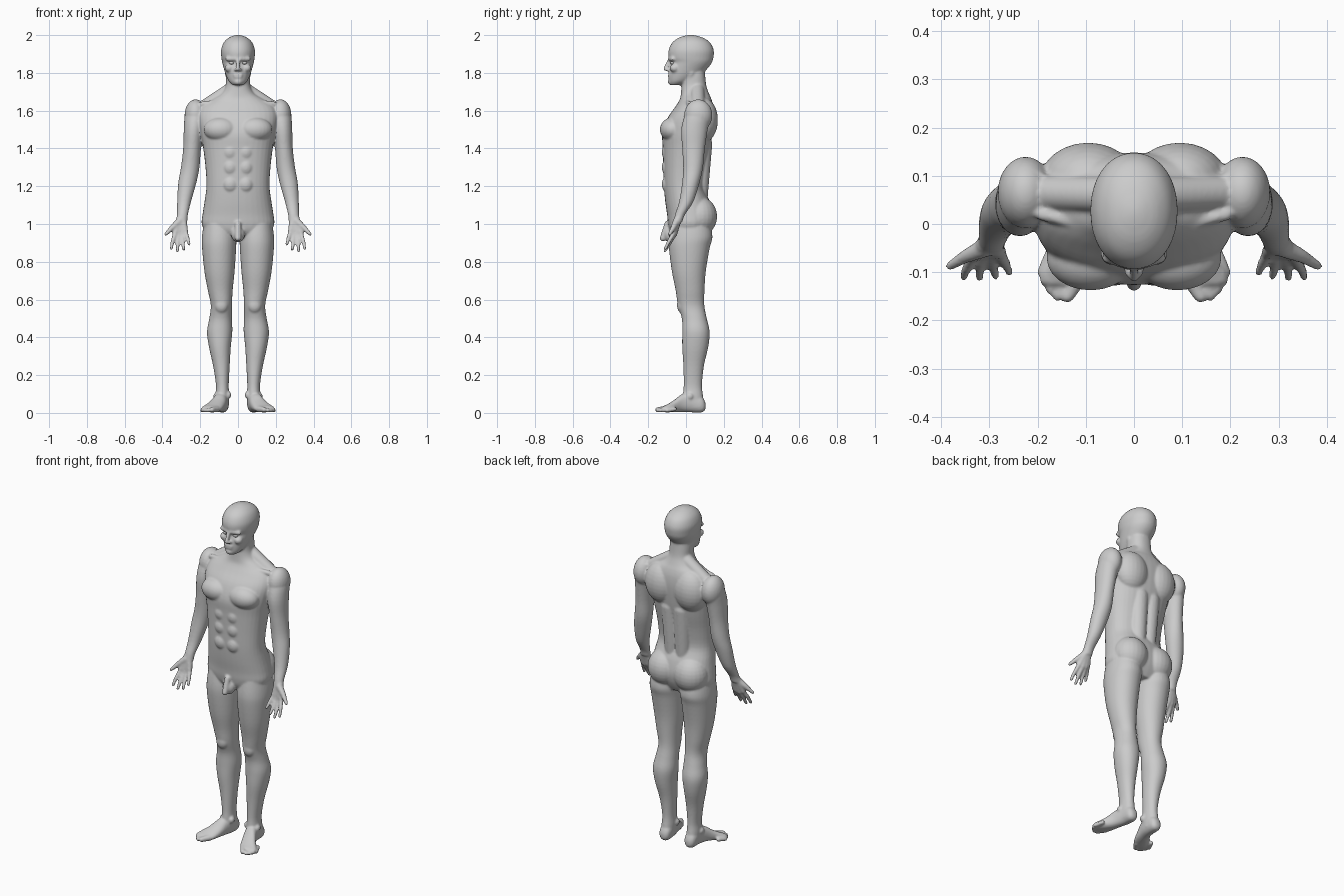
import bpy, bmesh, math
from mathutils import Vector, Matrix

bm = bmesh.new()


def spline(p0, p1, p2, p3, t):
    return [0.5 * (2 * b + (c - a) * t + (2 * a - 5 * b + 4 * c - d) * t * t
                   + (3 * b - a - 3 * c + d) * t ** 3)
            for a, b, c, d in zip(p0, p1, p2, p3)]


def loft(sections, place=lambda x, y, t: (x, y, t), n=2.3, seg=36, sub=4):
    """Smooth skin through sections (t, centre, half width, front, back)."""
    s, rows = sections, []
    for i in range(len(s) - 1):
        for k in range(sub):
            rows.append(spline(s[max(i - 1, 0)], s[i], s[i + 1],
                               s[min(i + 2, len(s) - 1)], k / sub))
    rows.append(s[-1])
    rings = []
    for t, c, r, f, b in rows:
        ring = []
        for k in range(seg):
            a = 2 * math.pi * k / seg
            ca, sa = math.cos(a), math.sin(a)
            x = c + r * math.copysign(abs(ca) ** (2 / n), ca)
            y = (f + b) / 2 + (b - f) / 2 * math.copysign(abs(sa) ** (2 / n), sa)
            ring.append(bm.verts.new(place(x, y, t)))
        rings.append(ring)
    for p, q in zip(rings, rings[1:]):
        for k in range(seg):
            j = (k + 1) % seg
            bm.faces.new((p[k], p[j], q[j], q[k]))
    bm.faces.new(rings[0][::-1])
    bm.faces.new(rings[-1])


def blob(pos, size):
    m = Matrix.Translation(pos) @ Matrix.Diagonal((*size, 1))
    bmesh.ops.create_uvsphere(bm, u_segments=24, v_segments=15, radius=1, matrix=m)


def capsule(a, b, ra, rb):
    a, b = Vector(a), Vector(b)
    rot = (b - a).to_track_quat('Z', 'Y')
    for v in bmesh.ops.create_uvsphere(bm, u_segments=18, v_segments=11, radius=1)['verts']:
        v.co = b + rot @ v.co * rb if v.co.z > 0 else a + rot @ v.co * ra


def chain(pts, ra, rb):
    n = len(pts) - 1
    for i in range(n):
        capsule(pts[i], pts[i + 1], ra + (rb - ra) * i / n, ra + (rb - ra) * (i + 1) / n)


# Leg
loft([(1.0, .1, .082, -.08, .13), (.93, .1, .091, -.09, .14), (.87, .1, .09, -.09, .125),
      (.75, .098, .08, -.075, .105), (.65, .094, .066, -.055, .098),
      (.57, .088, .056, -.043, .097), (.5, .092, .06, -.022, .11),
      (.43, .097, .067, -.02, .125), (.35, .096, .058, -.02, .118),
      (.25, .088, .044, -.014, .095), (.15, .083, .034, -.012, .085),
      (.09, .083, .036, -.015, .09), (.03, .083, .034, 0, .098)], n=2.1)
blob((.088, -.022, .57), (.036, .026, .042))
blob((.115, .02, .088), (.016, .02, .02))
blob((.05, .015, .095), (.014, .02, .02))

# Foot, lofted from heel to toes
loft([(-.104, .083, .014, .02, .05), (-.085, .083, .032, .003, .085),
      (-.03, .085, .036, .003, .11), (.02, .097, .038, .005, .1),
      (.06, .115, .045, .004, .07), (.1, .138, .053, .003, .045),
      (.125, .148, .046, .004, .034)], place=lambda x, h, t: (x, -t, h))
capsule((.113, -.11, .02), (.138, -.15, .017), .018, .014)
for x, y in ((.159, -.15), (.173, -.137), (.184, -.12), (.191, -.1)):
    capsule((x - .018, y + .04, .02), (x, y, .013), .012, .0105)

# Arm
loft([(1.635, .21, .04, .03, .11), (1.58, .225, .055, -.005, .13),
      (1.5, .235, .052, -.025, .115), (1.4, .243, .047, -.02, .1),
      (1.3, .253, .049, -.015, .09), (1.22, .268, .048, -.02, .072),
      (1.12, .285, .037, -.036, .04), (1.05, .294, .029, -.058, -.005),
      (1.01, .298, .03, -.066, -.02)], n=2)
blob((.225, .065, 1.575), (.058, .075, .085))

# Hand: palm rays, fingers and thumb
fingers = [[(.333, -.066, .95), (.347, -.092, .905), (.353, -.11, .87)],
           [(.314, -.062, .943), (.32, -.09, .893), (.321, -.112, .857)],
           [(.295, -.06, .947), (.291, -.086, .902), (.288, -.108, .866)],
           [(.278, -.06, .958), (.266, -.082, .922), (.259, -.1, .893)]]
for f in fingers:
    capsule((.7 * .298 + .3 * f[0][0], -.043, 1.025), f[0], .02, .0145)
    chain(f, .0125, .0085)
chain([(.31, -.05, 1.015), (.347, -.066, .982), (.382, -.087, .946)], .02, .0095)

# Chest, back, waist and seat muscles
blob((.09, -.07, 1.5), (.092, .068, .065))
blob((.095, .09, 1.55), (.1, .079, .12))
blob((.085, .07, 1.04), (.1, .095, .105))
for z in (1.38, 1.3, 1.21):
    blob((.04, -.098, z), (.04, .03, .045))
capsule((.04, .06, 1.71), (.2, .065, 1.607), .038, .036)
capsule((.035, .07, 1.14), (.04, .085, 1.42), .045, .055)
capsule((.012, -.015, 1.66), (.055, .03, 1.8), .014, .016)
capsule((.02, -.02, 1.655), (.19, .02, 1.635), .013, .014)

# Face: brow, cheek, nostril
capsule((.012, -.085, 1.874), (.055, -.07, 1.874), .011, .012)
blob((.046, -.06, 1.825), (.024, .026, .022))
blob((.012, -.098, 1.816), (.01, .012, .008))

# Mirror everything so far to the other side
g = bmesh.ops.duplicate(bm, geom=bm.verts[:] + bm.edges[:] + bm.faces[:])['geom']
for e in g:
    if isinstance(e, bmesh.types.BMVert):
        e.co.x *= -1

# Trunk and neck
loft([(.925, 0, .12, -.06, .1), (.96, 0, .17, -.085, .12), (1.0, 0, .192, -.095, .135),
      (1.05, 0, .188, -.1, .14), (1.12, 0, .177, -.11, .125), (1.2, 0, .167, -.117, .095),
      (1.3, 0, .172, -.12, .105), (1.4, 0, .184, -.123, .127),
      (1.48, 0, .198, -.125, .14), (1.56, 0, .21, -.098, .148),
      (1.62, 0, .195, -.057, .145), (1.66, 0, .14, -.033, .135),
      (1.69, 0, .09, -.027, .122), (1.73, 0, .066, -.024, .108),
      (1.78, 0, .063, -.022, .102), (1.82, 0, .06, -.02, .1)])

# Head
loft([(1.735, 0, .026, -.083, -.03), (1.755, 0, .048, -.09, .02),
      (1.79, 0, .065, -.092, .08), (1.83, 0, .077, -.088, .12),
      (1.857, 0, .084, -.081, .138), (1.88, 0, .088, -.092, .145),
      (1.92, 0, .09, -.092, .147), (1.96, 0, .076, -.073, .128),
      (1.985, 0, .051, -.04, .092), (1.997, 0, .024, -.005, .055),
      (2.001, 0, .006, .018, .032)], n=2.1)

# Nose, lips and chin
capsule((0, -.086, 1.872), (0, -.11, 1.822), .009, .011)
capsule((-.018, -.087, 1.79), (.018, -.087, 1.79), .008, .008)
capsule((-.014, -.086, 1.778), (.014, -.086, 1.778), .009, .009)
blob((0, -.078, 1.753), (.024, .018, .018))

# Groin
blob((0, -.085, .945), (.036, .034, .042))
capsule((0, -.098, 1.0), (0, -.122, .925), .017, .017)

bmesh.ops.recalc_face_normals(bm, faces=bm.faces[:])


def finish(name):
    mesh = bpy.data.meshes.new(name)
    bm.to_mesh(mesh)
    bm.free()
    for p in mesh.polygons:
        p.use_smooth = True
    ob = bpy.data.objects.new(name, mesh)
    bpy.context.collection.objects.link(ob)
    return ob


# Fuse the parts into one skin and soften the joins
body = finish("body")
fuse = body.modifiers.new("fuse", 'REMESH')
fuse.mode = 'VOXEL'
fuse.voxel_size = .0055
fuse.use_smooth_shade = True
soften = body.modifiers.new("soften", 'SMOOTH')
soften.factor = .5
soften.iterations = 6

# Eyes
for side, x in (("left", .033), ("right", -.033)):
    bm = bmesh.new()
    blob((x, -.07, 1.853), (.0145, .013, .009))
    finish(side + "_eye")
